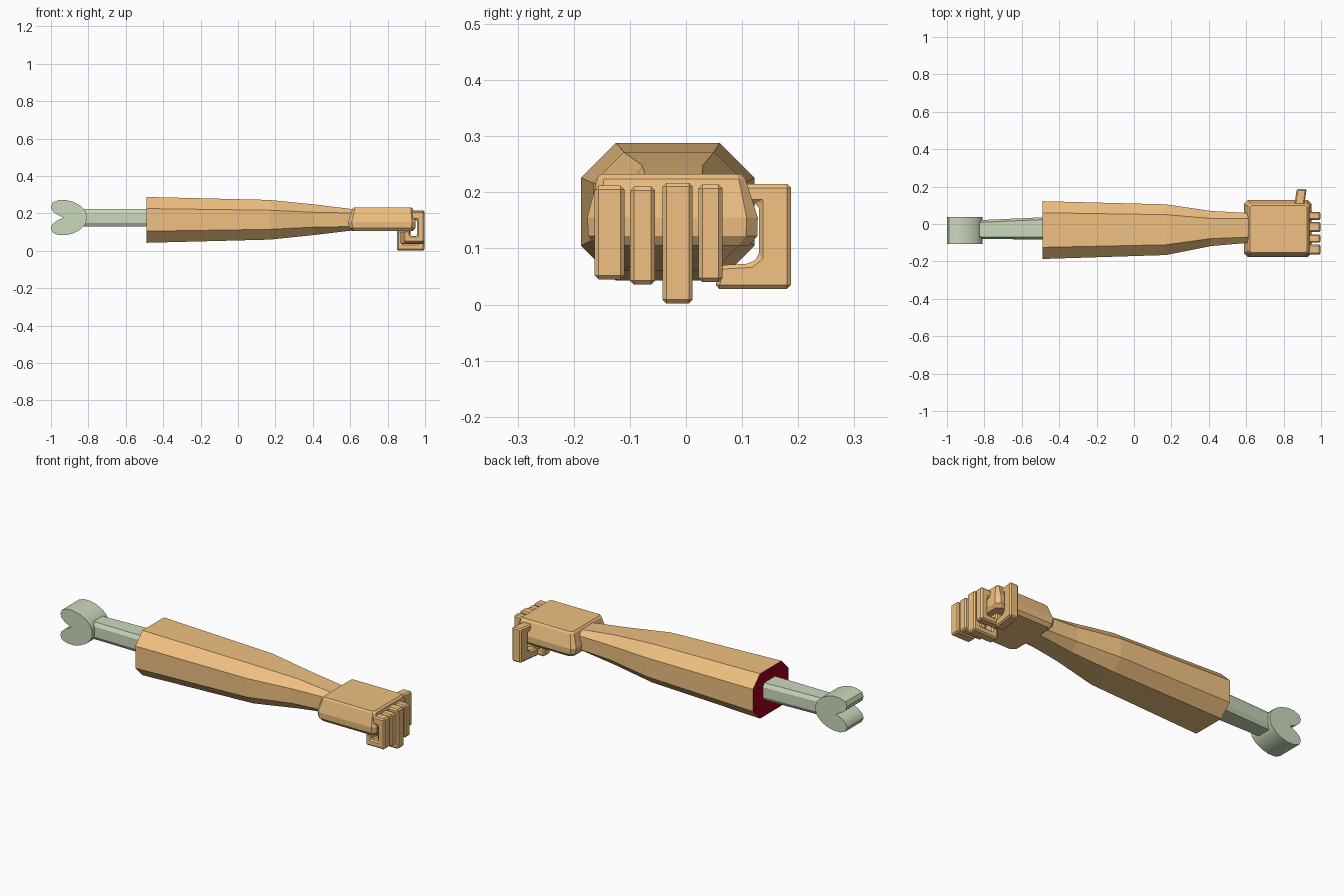
import bpy, bmesh

if "Cube" in bpy.data.objects:
    bpy.data.objects.remove(bpy.data.objects["Cube"])


def material(name, rgb):
    m = bpy.data.materials.new(name)
    m.diffuse_color = (*rgb, 1)
    m.use_nodes = True
    m.node_tree.nodes["Principled BSDF"].inputs["Base Color"].default_value = m.diffuse_color
    return m


SKIN = material("skin", (0.87, 0.53, 0.22))
BONE = material("bone", (0.60, 0.69, 0.50))
FLESH = material("flesh", (0.35, 0.0, 0.01))


def make_object(name, bm, mats, bevel=0):
    bmesh.ops.recalc_face_normals(bm, faces=bm.faces)
    mesh = bpy.data.meshes.new(name)
    bm.to_mesh(mesh)
    bm.free()
    ob = bpy.data.objects.new(name, mesh)
    bpy.context.collection.objects.link(ob)
    for m in mats:
        mesh.materials.append(m)
    if bevel:
        b = ob.modifiers.new("Bevel", 'BEVEL')
        b.width, b.segments, b.limit_method = bevel, 1, 'ANGLE'
    return ob


def loft(name, rings, mats, bevel=0, start_mat=0):
    """Skin equal-length rings of 3D points and cap both ends."""
    bm = bmesh.new()
    vs = [[bm.verts.new(p) for p in r] for r in rings]
    n = len(rings[0])
    for a, b in zip(vs, vs[1:]):
        for i in range(n):
            j = (i + 1) % n
            bm.faces.new((a[i], a[j], b[j], b[i]))
    bm.faces.new(vs[0]).material_index = start_mat
    bm.faces.new(vs[-1])
    return make_object(name, bm, mats, bevel)


def octagon(u0, u1, v0, v1, cu, cv):
    return [(u0 + cu, v0), (u1 - cu, v0), (u1, v0 + cv), (u1, v1 - cv),
            (u1 - cu, v1), (u0 + cu, v1), (u0, v1 - cv), (u0, v0 + cv)]


def x_rings(sections):
    return [[(x, u, v) for u, v in octagon(*s)] for x, *s in sections]


# Forearm: eight-sided taper with a red cut end
loft("forearm", x_rings([
    (-0.49, -0.187, 0.122, 0.043, 0.288, 0.062, 0.062),
    (0.17, -0.166, 0.105, 0.060, 0.272, 0.055, 0.055),
    (0.41, -0.118, 0.070, 0.085, 0.248, 0.040, 0.042),
    (0.62, -0.100, 0.058, 0.110, 0.222, 0.030, 0.020),
]), [SKIN, FLESH], start_mat=1)

# Bone shaft
loft("bone_shaft", x_rings([
    (-0.84, -0.080, 0.020, 0.130, 0.225, 0.012, 0.02),
    (-0.46, -0.083, 0.037, 0.130, 0.225, 0.012, 0.02),
]), [BONE])

# Bone knuckle: heart outline, upper half mirrored about its mid height
half = [(-0.97, 0.195), (-0.993, 0.215), (-1.0, 0.237), (-0.99, 0.259),
        (-0.96, 0.271), (-0.92, 0.272), (-0.88, 0.262), (-0.845, 0.244),
        (-0.818, 0.217), (-0.81, 0.195)]
mid = 0.178
heart = [(-0.933, mid)] + half + [(x, 2 * mid - z) for x, z in reversed(half)]
knuckle = loft("bone_knuckle", [[(x, y, z) for x, z in heart] for y in (-0.106, 0.038)], [BONE])

# Palm: tapered block with cut corners
loft("palm", [[(x, y, z) for x, y in octagon(*s)] for z, *s in [
    (0.105, 0.610, 0.935, -0.160, 0.113, 0.02, 0.02),
    (0.122, 0.594, 0.948, -0.174, 0.127, 0.02, 0.02),
    (0.155, 0.588, 0.950, -0.176, 0.128, 0.02, 0.02),
    (0.224, 0.612, 0.936, -0.158, 0.106, 0.012, 0.012),
    (0.233, 0.620, 0.926, -0.152, 0.099, 0.01, 0.01),
]], [SKIN])

# Curled fingers: hooked profile, one per (y range, bottom, top, tip x)
for name, y0, y1, z0, z1, tip in [
        ("little_finger", -0.163, -0.110, 0.045, 0.212, 0.885),
        ("ring_finger", -0.100, -0.055, 0.036, 0.210, 0.870),
        ("middle_finger", -0.042, 0.012, 0.002, 0.217, 0.850),
        ("index_finger", 0.022, 0.065, 0.040, 0.214, 0.870)]:
    hook = [(0.925, z1), (0.997, z1), (0.997, z0), (tip, z0), (tip, 0.108),
            (tip + 0.035, 0.108), (tip + 0.035, z0 + 0.035), (0.957, z0 + 0.035),
            (0.957, z1 - 0.045), (0.925, z1 - 0.045)]
    loft(name, [[(x, y, z) for x, z in hook] for y in (y0, y1)], [SKIN], 0.007)

# Thumb: slightly skewed hook on the side of the palm
hook = [(0.09, 0.215), (0.187, 0.215), (0.187, 0.028), (0.052, 0.028), (0.060, 0.070),
        (0.115, 0.073), (0.130, 0.085), (0.130, 0.180), (0.09, 0.180)]
loft("thumb", [[(x + 0.14 * (y - 0.11), y, z) for y, z in hook] for x in (0.859, 0.912)],
     [SKIN], 0.007)

# Soften only the rounded bone end
bpy.context.view_layer.objects.active = knuckle
knuckle.select_set(True)
bpy.ops.object.shade_smooth_by_angle(angle=0.7)
